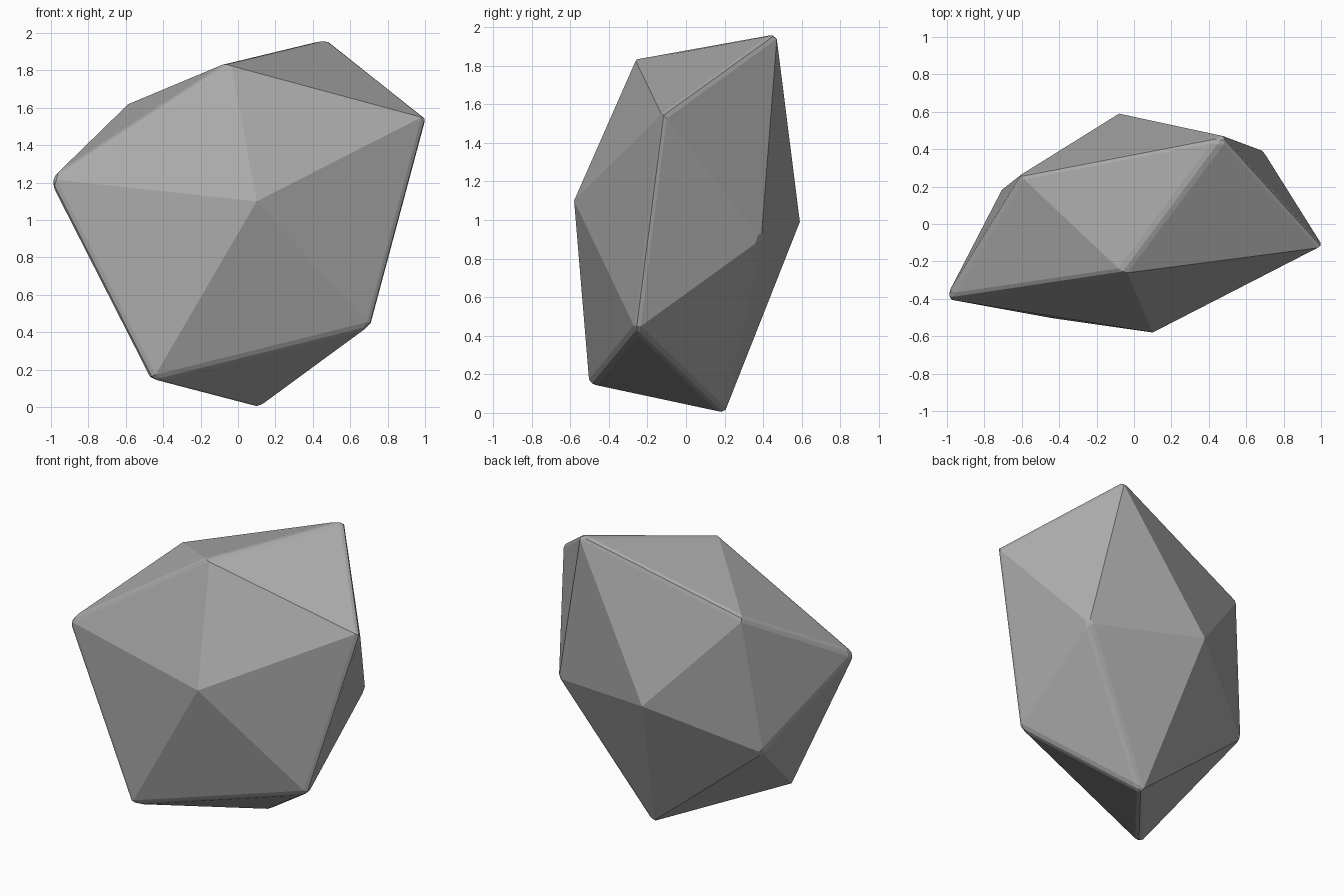
import bpy, bmesh, math

cube = bpy.data.objects.get("Cube")
if cube:
    bpy.data.objects.remove(cube, do_unlink=True)

# Stone colour
stone = bpy.data.materials.new("stone_grey")
stone.use_nodes = True
grey = (0.4, 0.4, 0.4, 1)
stone.diffuse_color = grey
stone.node_tree.nodes["Principled BSDF"].inputs["Base Color"].default_value = grey

# Corners of the uneven twenty-sided rock
front_tip = [(0.10, -0.58, 1.10)]
front_ring = [(-0.06, -0.26, 1.84), (1.01, -0.12, 1.55), (0.71, -0.26, 0.43),
              (-0.46, -0.50, 0.14), (-1.01, -0.40, 1.22)]
back_ring = [(0.48, 0.47, 1.97), (0.69, 0.39, 0.90), (0.11, 0.20, -0.01),
             (-0.71, 0.18, 0.68), (-0.61, 0.26, 1.61)]
back_tip = [(-0.08, 0.59, 0.99)]

# Rock body: convex skin over the corners
bm = bmesh.new()
for corner in front_tip + front_ring + back_ring + back_tip:
    bm.verts.new(corner)
bmesh.ops.convex_hull(bm, input=bm.verts[:])
bmesh.ops.recalc_face_normals(bm, faces=bm.faces[:])
mesh = bpy.data.meshes.new("rock")
bm.to_mesh(mesh)
bm.free()
mesh.materials.append(stone)
rock = bpy.data.objects.new("rock", mesh)
bpy.context.collection.objects.link(rock)

# Worn rounding on the sharper edges only
bevel = rock.modifiers.new("worn_edges", "BEVEL")
bevel.width = 0.03
bevel.segments = 2
bevel.limit_method = "ANGLE"
bevel.angle_limit = math.radians(40)

# Flat facets
bpy.ops.object.select_all(action="DESELECT")
rock.select_set(True)
bpy.context.view_layer.objects.active = rock
bpy.ops.object.shade_flat()
